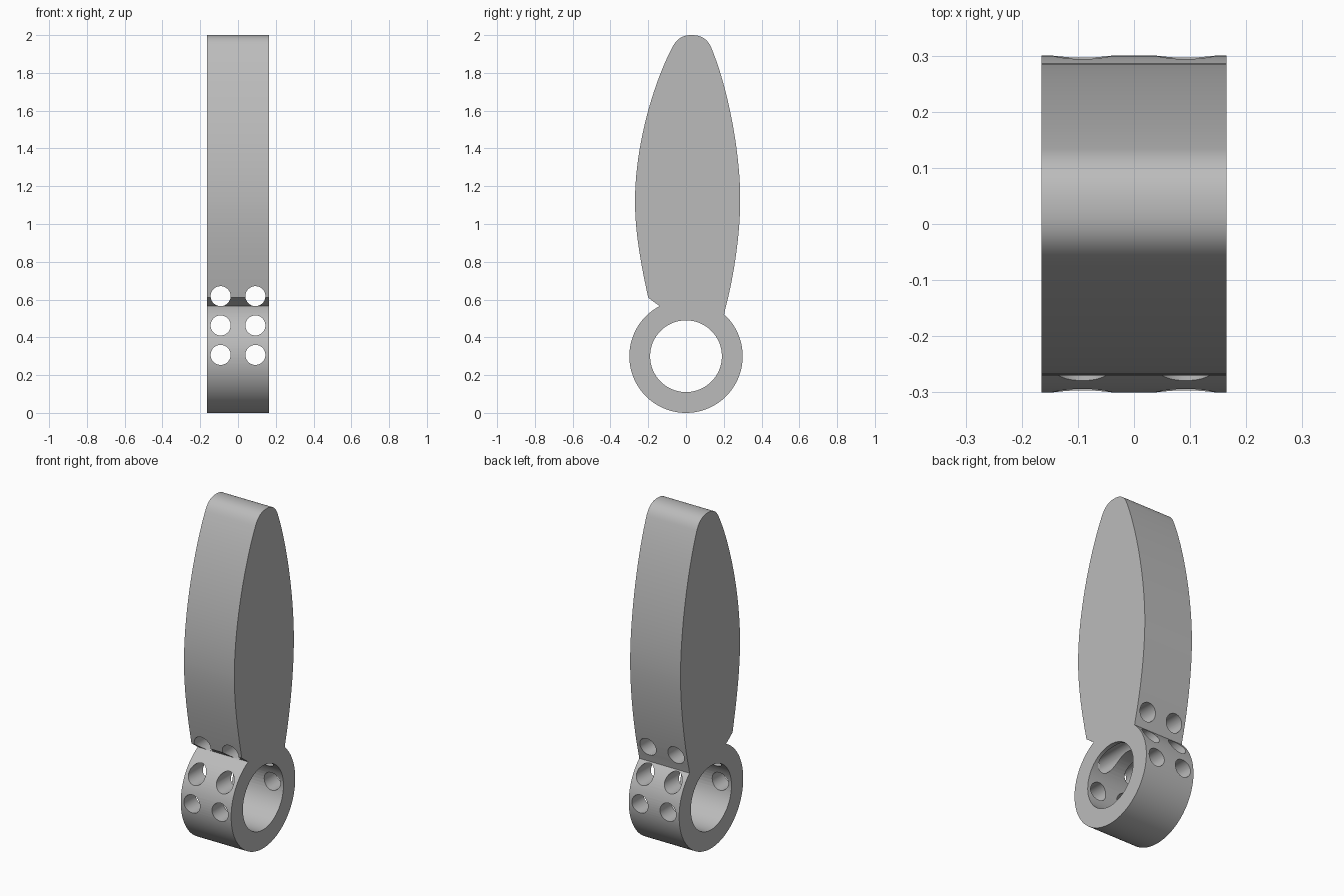
import bpy, bmesh, math
from mathutils import Vector
from mathutils.geometry import interpolate_bezier

cube = bpy.data.objects.get("Cube")
if cube:
    bpy.data.objects.remove(cube, do_unlink=True)

HALF_WIDTH = 0.165
RING_Z, RING_R, BORE_R = 0.30, 0.30, 0.19

grey = bpy.data.materials.new("plain grey")
grey.use_nodes = True
colour = (0.5, 0.5, 0.5, 1)
grey.diffuse_color = colour
grey.node_tree.nodes["Principled BSDF"].inputs["Base Color"].default_value = colour


def bezier(*points, steps=20):
    """Sample one curve segment, leaving off its last point."""
    a, h1, h2, b = (Vector(p) for p in points)
    return interpolate_bezier(a, h1, h2, b, steps + 1)[:-1]


def cylinder(name, radius, depth, location, rotation):
    bpy.ops.mesh.primitive_cylinder_add(vertices=64, radius=radius, depth=depth,
                                        location=location, rotation=rotation)
    obj = bpy.context.object
    obj.name = name
    obj.hide_render = True
    return obj


def cut(target, cutter):
    mod = target.modifiers.new("cut", 'BOOLEAN')
    mod.operation = 'DIFFERENCE'
    mod.solver = 'EXACT'
    mod.object = cutter
    bpy.context.view_layer.objects.active = target
    bpy.ops.object.modifier_apply(modifier=mod.name)
    bpy.data.objects.remove(cutter, do_unlink=True)


# Side outline (y, z): blade from the front lip over the tip to the back
outline = bezier((-0.20, 0.61), (-0.235, 0.77), (-0.27, 0.95), (-0.27, 1.12))
outline += bezier((-0.27, 1.12), (-0.27, 1.42), (-0.17, 1.75), (-0.075, 1.93))
outline += bezier((-0.075, 1.93), (-0.05, 1.98), (-0.02, 2.0), (0.03, 2.0))
outline += bezier((0.03, 2.0), (0.08, 2.0), (0.115, 1.98), (0.135, 1.93))
outline += bezier((0.135, 1.93), (0.215, 1.74), (0.287, 1.40), (0.287, 1.13))
outline += bezier((0.287, 1.13), (0.287, 0.95), (0.255, 0.72), (0.20, 0.52))

# Ring arc from the back joint under the bore to the front notch
start, end, steps = math.radians(47.7), math.radians(-242.2), 96
for i in range(steps + 1):
    a = start + (end - start) * i / steps
    outline.append(Vector((RING_R * math.cos(a), RING_Z + RING_R * math.sin(a))))

# Extrude the outline across the width
bm = bmesh.new()
face = bm.faces.new([bm.verts.new((-HALF_WIDTH, p[0], p[1])) for p in outline])
extruded = bmesh.ops.extrude_face_region(bm, geom=[face])
bmesh.ops.translate(bm, vec=(2 * HALF_WIDTH, 0, 0),
                    verts=[v for v in extruded["geom"] if isinstance(v, bmesh.types.BMVert)])
bmesh.ops.recalc_face_normals(bm, faces=bm.faces)
mesh = bpy.data.meshes.new("blade_with_ring")
bm.to_mesh(mesh)
bm.free()
body = bpy.data.objects.new("blade_with_ring", mesh)
bpy.context.collection.objects.link(body)
mesh.materials.append(grey)

# Bore through the ring, then three rows of paired cross holes
cut(body, cylinder("bore_cutter", BORE_R, 1, (0, 0, RING_Z), (0, math.pi / 2, 0)))
for z in (0.307, 0.463, 0.618):
    for side in (-1, 1):
        cut(body, cylinder("hole_cutter", 0.053, 1, (side * 0.092, 0, z), (math.pi / 2, 0, 0)))

# Smooth curved walls, sharp rims
for obj in bpy.context.selected_objects:
    obj.select_set(False)
body.select_set(True)
bpy.context.view_layer.objects.active = body
bpy.ops.object.shade_smooth_by_angle(angle=math.radians(30))
